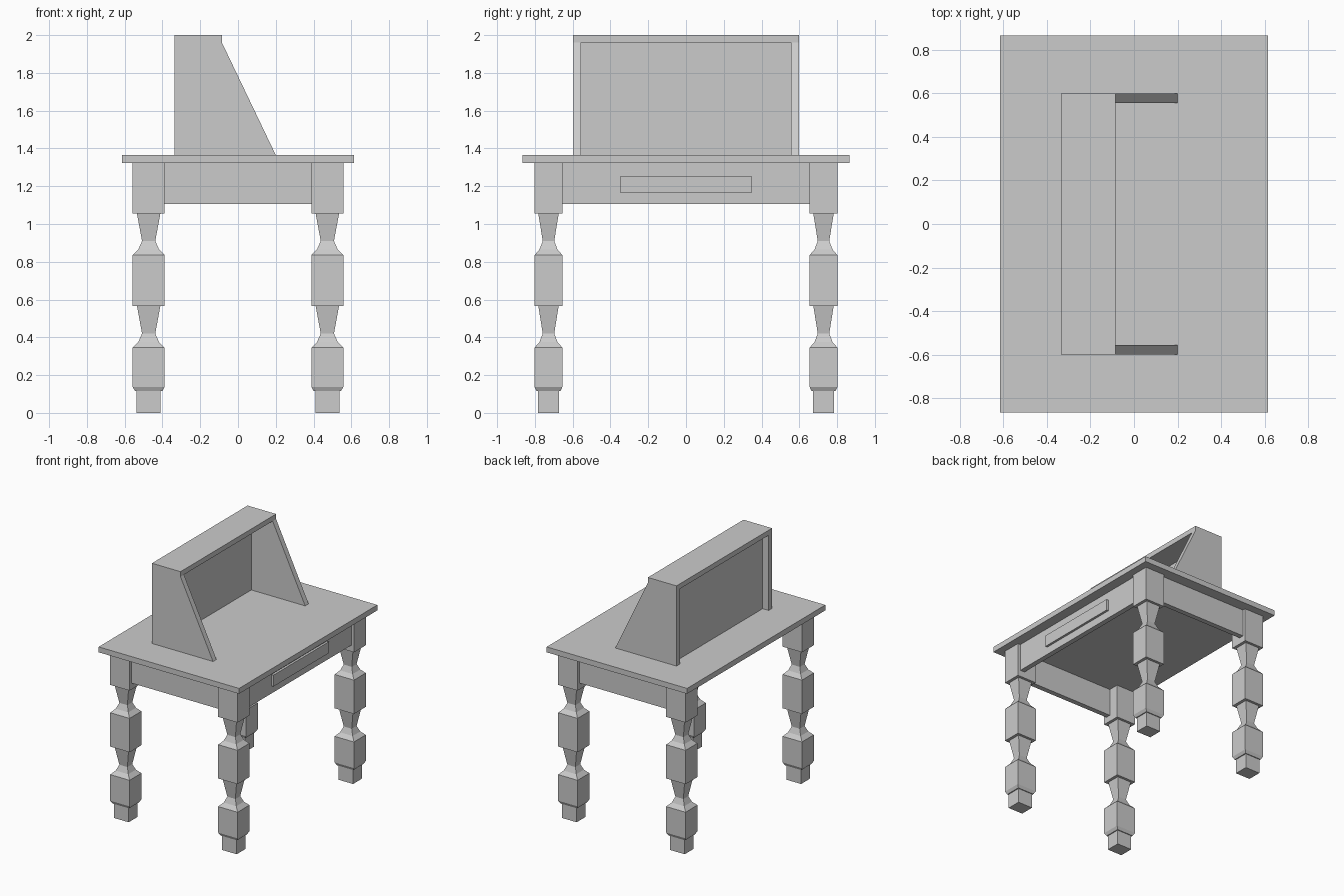
import bpy, bmesh

if "Cube" in bpy.data.objects:
    bpy.data.objects.remove(bpy.data.objects["Cube"])


def make_object(name, bm):
    bmesh.ops.recalc_face_normals(bm, faces=bm.faces)
    mesh = bpy.data.meshes.new(name)
    bm.to_mesh(mesh)
    bm.free()
    obj = bpy.data.objects.new(name, mesh)
    bpy.context.collection.objects.link(obj)
    return obj


def box(name, x, y, z):
    bm = bmesh.new()
    bmesh.ops.create_cube(bm, size=1)
    for v in bm.verts:
        v.co = [(r[0] + r[1]) / 2 + c * (r[1] - r[0]) for c, r in zip(v.co, (x, y, z))]
    return make_object(name, bm)


def mirror(obj, x=False, y=False):
    mod = obj.modifiers.new("mirror", 'MIRROR')
    mod.use_axis = (x, y, False)
    mod.use_mirror_merge = False


# Table top
box("table_top", (-0.615, 0.615), (-0.865, 0.865), (1.322, 1.365))

# Square carved legs: (half width, height) profile lofted upwards
profile = [(0.064, 0), (0.064, 0.115), (0.072, 0.115), (0.085, 0.138),
           (0.085, 0.345), (0.055, 0.375), (0.035, 0.42), (0.062, 0.567),
           (0.085, 0.567), (0.085, 0.835), (0.055, 0.865), (0.035, 0.91),
           (0.062, 1.055), (0.085, 1.055), (0.085, 1.322)]
bm = bmesh.new()
rings = [[bm.verts.new((0.473 + sx * h, 0.728 + sy * h * 0.87, z))
          for sx, sy in ((-1, -1), (1, -1), (1, 1), (-1, 1))] for h, z in profile]
for low, high in zip(rings, rings[1:]):
    for i in range(4):
        j = (i + 1) % 4
        bm.faces.new((low[i], low[j], high[j], high[i]))
bm.faces.new(rings[0])
bm.faces.new(rings[-1])
mirror(make_object("legs", bm), x=True, y=True)

# Aprons on three sides, the -x side stays open
mirror(box("end_aprons", (-0.39, 0.39), (0.737, 0.777), (1.105, 1.322)), y=True)
box("drawer_apron", (0.495, 0.535), (-0.655, 0.655), (1.105, 1.322))
box("drawer_front", (0.53, 0.553), (-0.347, 0.347), (1.165, 1.255))

# Hutch: sloped side panels, top board and recessed back
bm = bmesh.new()
outline = [(-0.335, 1.365), (0.2, 1.365), (-0.085, 1.96), (-0.335, 1.96)]
face = bm.faces.new([bm.verts.new((x, 0.555, z)) for x, z in outline])
side = bmesh.ops.extrude_face_region(bm, geom=[face])["geom"]
bmesh.ops.translate(bm, vec=(0, 0.043, 0),
                    verts=[g for g in side if isinstance(g, bmesh.types.BMVert)])
mirror(make_object("hutch_sides", bm), y=True)
box("hutch_top", (-0.335, -0.085), (-0.598, 0.598), (1.96, 2.0))
box("hutch_back", (-0.283, -0.272), (-0.555, 0.555), (1.365, 1.96))
